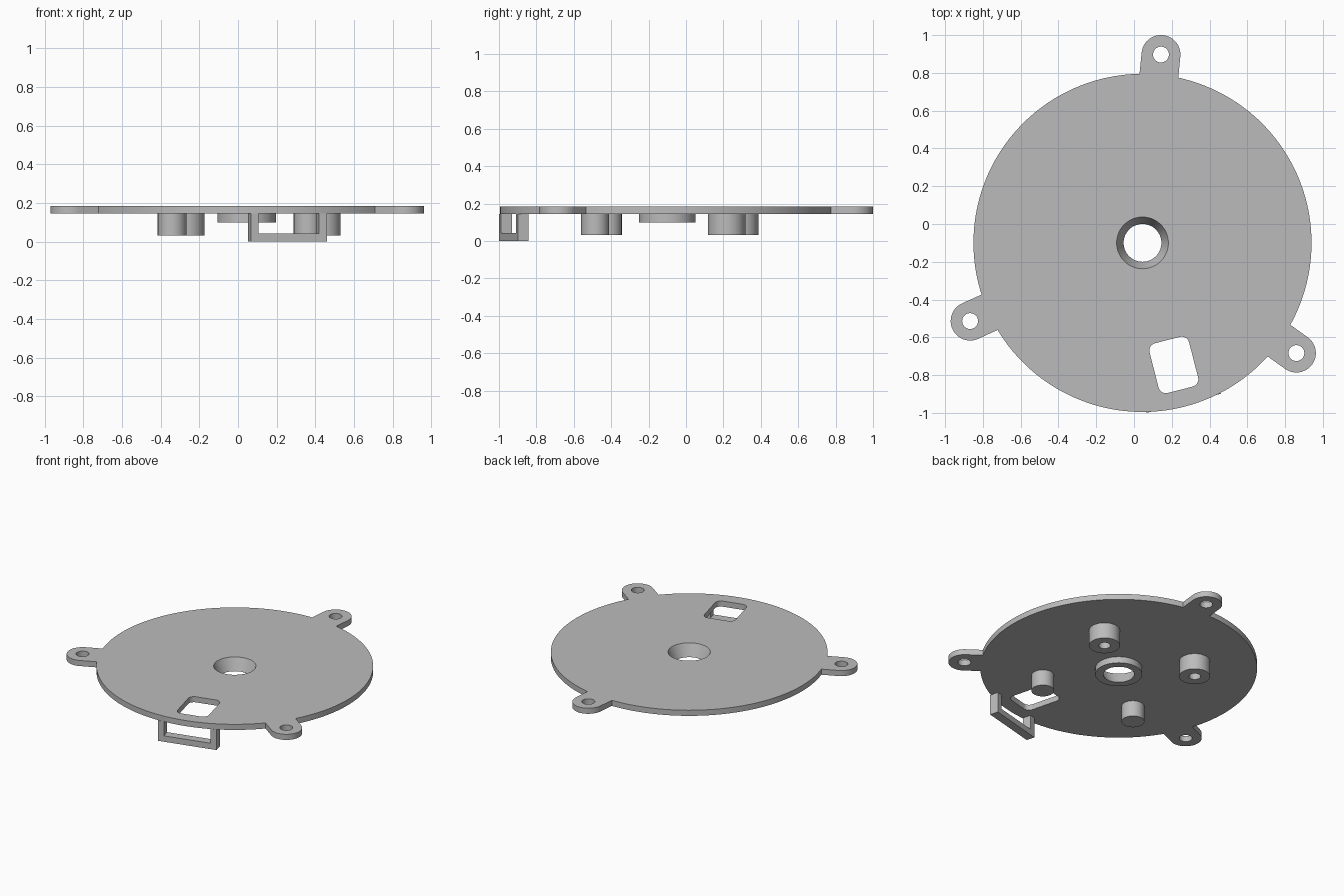
import bpy, bmesh
from math import sin, cos, pi, radians, asin
from mathutils import Matrix, Vector

if "Cube" in bpy.data.objects:
    bpy.data.objects.remove(bpy.data.objects["Cube"])

CX, CY = 0.045, -0.1          # disc axis
DISC_R, EAR_R, EAR_DIST = 0.895, 0.103, 1.002
Z_LOW, Z_TOP = 0.145, 0.185   # plate underside and top
EARS = [radians(a) for a in (-35.6, 84.4, 204.4)]
SLOT_ANGLE = radians(-75.6)   # direction of window and bracket

grey = bpy.data.materials.new("light_grey")
grey.use_nodes = True
colour = (0.5, 0.5, 0.5, 1)
grey.diffuse_color = colour
grey.node_tree.nodes["Principled BSDF"].inputs["Base Color"].default_value = colour


def polar(r, a):
    return Vector((CX + r * cos(a), CY + r * sin(a)))


def arc(centre, r, start, end, steps):
    return [centre + r * Vector((cos(start + (end - start) * i / steps),
                                 sin(start + (end - start) * i / steps)))
            for i in range(steps + 1)]


def prism(name, outline, z0, z1):
    """Extrude a closed counter-clockwise outline from z0 to z1."""
    bm = bmesh.new()
    face = bm.faces.new([bm.verts.new((p.x, p.y, z0)) for p in outline])
    top = bmesh.ops.extrude_face_region(bm, geom=[face])
    bmesh.ops.translate(bm, vec=(0, 0, z1 - z0),
                        verts=[g for g in top["geom"] if isinstance(g, bmesh.types.BMVert)])
    bmesh.ops.recalc_face_normals(bm, faces=bm.faces)
    return finish(name, bm)


def cylinder(name, centre, r0, r1, z0, z1, segments=64):
    bm = bmesh.new()
    bmesh.ops.create_cone(bm, cap_ends=True, segments=segments, radius1=r0, radius2=r1,
                          depth=z1 - z0,
                          matrix=Matrix.Translation((centre.x, centre.y, (z0 + z1) / 2)))
    return finish(name, bm)


def finish(name, bm):
    mesh = bpy.data.meshes.new(name)
    bm.to_mesh(mesh)
    bm.free()
    mesh.materials.append(grey)
    obj = bpy.data.objects.new(name, mesh)
    bpy.context.collection.objects.link(obj)
    return obj


def select(obj):
    bpy.ops.object.select_all(action="DESELECT")
    obj.select_set(True)
    bpy.context.view_layer.objects.active = obj


def cut(obj, cutter):
    """Subtract the cutter from obj, then discard it."""
    cutter.hide_render = True
    mod = obj.modifiers.new("cut", "BOOLEAN")
    mod.operation, mod.solver, mod.object = "DIFFERENCE", "EXACT", cutter
    select(obj)
    bpy.ops.object.modifier_apply(modifier=mod.name)
    bpy.data.objects.remove(cutter)


def rounded_rect(centre, w, h, r, angle):
    points = []
    for i, (sx, sy) in enumerate(((1, 1), (-1, 1), (-1, -1), (1, -1))):
        corner = Vector((sx * (w / 2 - r), sy * (h / 2 - r)))
        points += arc(corner, r, i * pi / 2, (i + 1) * pi / 2, 8)
    turn = Matrix.Rotation(angle, 2)
    return [centre + turn @ p for p in points]


# Plate outline: disc arcs joined by three rounded ears
half = asin(EAR_R / DISC_R)
outline = []
for a in EARS:
    outline += arc(polar(EAR_DIST, a), EAR_R, a - pi / 2, a + pi / 2, 24)
    outline += arc(Vector((CX, CY)), DISC_R, a + half, a + 2 * pi / 3 - half, 48)
plate = prism("plate", outline, Z_LOW, Z_TOP)

# Screw holes in the ears
for a in EARS:
    cut(plate, cylinder("ear_hole", polar(EAR_DIST, a), 0.042, 0.042, 0.1, 0.25, 32))

# Rounded window
cut(plate, prism("window_cutter",
                 rounded_rect(polar(0.667, SLOT_ANGLE), 0.216, 0.272, 0.04,
                              SLOT_ANGLE + pi / 2), 0.1, 0.25))

# Collar and tapered centre hole
axis = Vector((CX, CY))
collar = cylinder("centre_collar", axis, 0.152, 0.152, 0.1, Z_LOW)
for part in (plate, collar):
    cut(part, cylinder("taper", axis, 0.0913, 0.1457, 0.08, 0.205))

# Underside posts: two hollow bosses at the back, two solid pegs at the front
round_parts = [plate, collar]
for side, a in (("left", 39.4), ("right", 129.4)):
    spot = polar(0.5, radians(a))
    boss = cylinder(side + "_boss", spot, 0.1, 0.1, 0.032, Z_LOW, 48)
    cut(boss, cylinder("boss_hole", spot, 0.038, 0.038, 0, 0.2, 32))
    round_parts.append(boss)
for side, a in (("right", 219.4), ("left", 309.4)):
    round_parts.append(cylinder(side + "_peg", polar(0.5, radians(a)),
                                0.074, 0.074, 0.032, Z_LOW, 48))

# U-shaped bracket hanging below the rim
L, T, P = 0.203, 0.03, 0.042
profile = [(-L, 0), (L, 0), (L, Z_LOW), (L - P, Z_LOW), (L - P, P),
           (P - L, P), (P - L, Z_LOW), (-L, Z_LOW)]
bracket = prism("bracket", [Vector(p) for p in profile], -T, T)
spot = polar(0.847, SLOT_ANGLE)
bracket.data.transform(Matrix.Translation((spot.x, spot.y, 0))
                       @ Matrix.Rotation(SLOT_ANGLE + pi / 2, 4, "Z")
                       @ Matrix.Rotation(pi / 2, 4, "X"))

for part in round_parts:
    select(part)
    bpy.ops.object.shade_smooth_by_angle(angle=radians(30))
